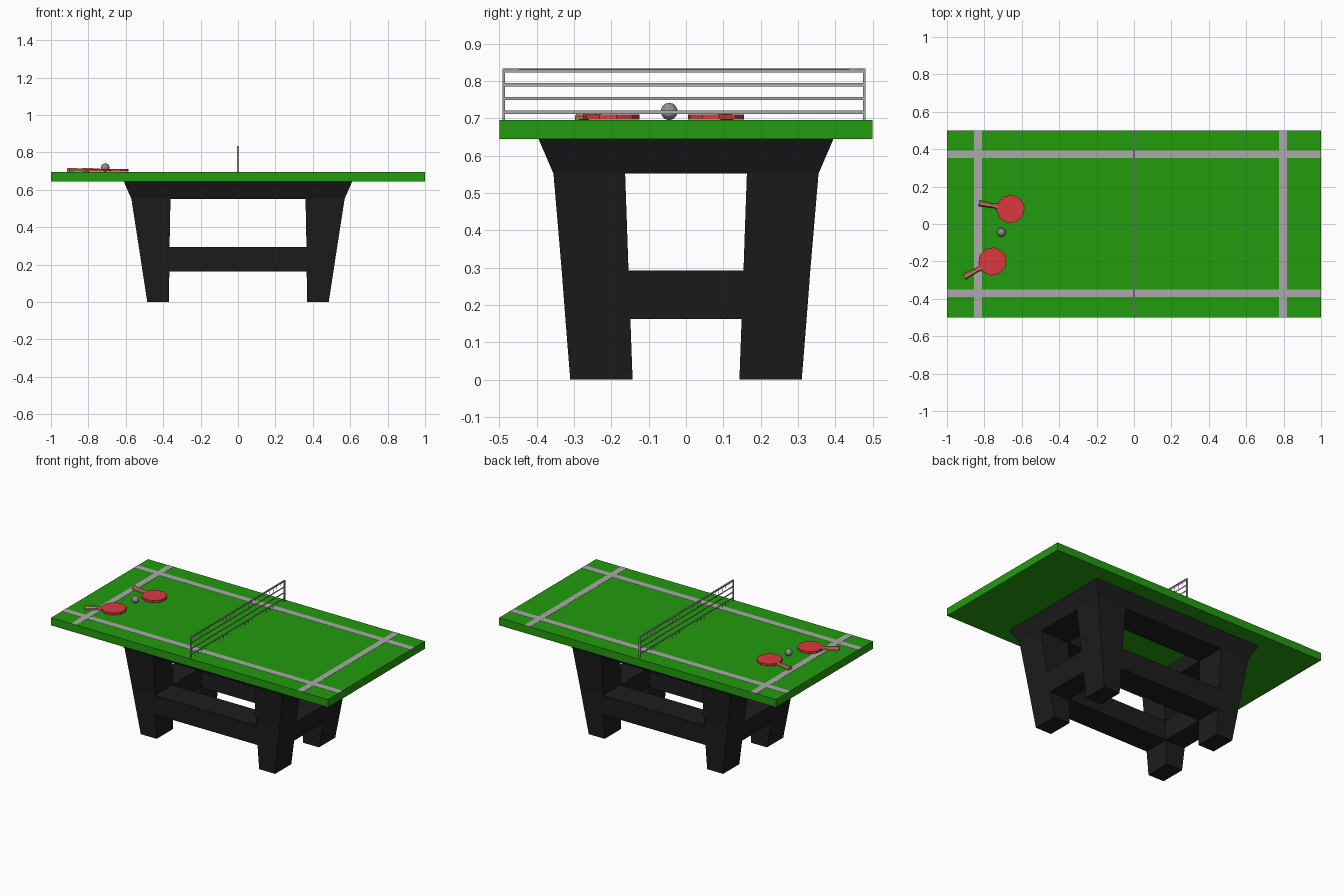
import bpy, bmesh, math
from mathutils import Matrix, Vector

if "Cube" in bpy.data.objects:
    bpy.data.objects.remove(bpy.data.objects["Cube"])


def material(name, rgb):
    m = bpy.data.materials.new(name)
    m.diffuse_color = (*rgb, 1)
    m.use_nodes = True
    m.node_tree.nodes["Principled BSDF"].inputs["Base Color"].default_value = m.diffuse_color
    return m


GREEN = material("table_green", (0.016, 0.33, 0.004))
BLACK = material("base_black", (0.012, 0.012, 0.012))
RED = material("rubber_red", (0.72, 0.04, 0.05))
WOOD = material("handle_wood", (0.55, 0.22, 0.11))
GREY = material("paint_grey", (0.41, 0.4, 0.41))
DARK = material("ball_grey", (0.3, 0.3, 0.3))
TOP = 0.695


def finish(name, bm, mat=None):
    bmesh.ops.recalc_face_normals(bm, faces=bm.faces)
    me = bpy.data.meshes.new(name)
    bm.to_mesh(me)
    bm.free()
    ob = bpy.data.objects.new(name, me)
    bpy.context.collection.objects.link(ob)
    if mat:
        me.materials.append(mat)
    return ob


def box(name, size, loc, mat=None):
    bm = bmesh.new()
    bmesh.ops.create_cube(bm, size=1, matrix=Matrix.Translation(loc) @ Matrix.Diagonal((*size, 1)))
    return finish(name, bm, mat)


# Table top and painted lines
box("table_top", (2, 1, 0.05), (0, 0, TOP - 0.025), GREEN)
for side, x in (("left", -0.835), ("right", 0.797)):
    box("end_line_" + side, (0.042, 1, 0.002), (x, 0, TOP + 0.0002), GREY)
for side, y in (("front", -0.37), ("back", 0.373)):
    box("side_line_" + side, (2, 0.042, 0.002), (0, y, TOP), GREY)

# Base: stacked 3x3 cells; corners are legs, full rings are rails
# level: z, outer x, inner x, outer y, inner y
levels = [(0, 0.485, 0.37, 0.31, 0.143),
          (0.162, 0.51, 0.367, 0.323, 0.149),
          (0.293, 0.53, 0.366, 0.333, 0.154),
          (0.552, 0.57, 0.361, 0.355, 0.163),
          (0.647, 0.612, 0.361, 0.396, 0.163)]


def solid(i, j, k):
    if not (0 <= i < 3 and 0 <= j < 3 and 0 <= k < 4):
        return False
    return (i != 1 and j != 1) or (k in (1, 3) and (i, j) != (1, 1))


bm = bmesh.new()
points = {}


def corner(i, j, k):
    if (i, j, k) not in points:
        z, ox, ix, oy, iy = levels[k]
        points[i, j, k] = bm.verts.new(((-ox, -ix, ix, ox)[i], (-oy, -iy, iy, oy)[j], z))
    return points[i, j, k]


for cell in [(i, j, k) for i in range(3) for j in range(3) for k in range(4) if solid(i, j, k)]:
    for axis in range(3):
        for step in (0, 1):
            near = list(cell)
            near[axis] += 2 * step - 1
            if solid(*near):
                continue
            quad = []
            for a, b in ((0, 0), (1, 0), (1, 1), (0, 1)):
                p = list(cell)
                p[axis] += step
                p[(axis + 1) % 3] += a
                p[(axis + 2) % 3] += b
                quad.append(corner(*p))
            bm.faces.new(quad)
finish("table_base", bm, BLACK)

# Net: grid of cells with square holes and a narrow rim, given thickness
bm = bmesh.new()
cols, rows, pitch, half_bar = 26, 4, 0.0369, 0.0065


def ticks(start, count):
    inner = [start + n * pitch for n in range(count + 1)]
    return [inner[0] - half_bar] + inner + [inner[-1] + half_bar]


ys, zs = ticks(-0.005 - cols * pitch / 2, cols), ticks(0.827 - rows * pitch, rows)
grid = [[bm.verts.new((0, y, z)) for z in zs] for y in ys]
cells = []
for c in range(cols + 2):
    for r in range(rows + 2):
        f = bm.faces.new((grid[c][r], grid[c + 1][r], grid[c + 1][r + 1], grid[c][r + 1]))
        if 1 <= c <= cols and 1 <= r <= rows:
            cells.append(f)
bmesh.ops.inset_individual(bm, faces=cells, thickness=half_bar)
bmesh.ops.delete(bm, geom=cells, context='FACES')
net = finish("net", bm, GREY)
thick = net.modifiers.new("thickness", 'SOLIDIFY')
thick.thickness = 0.009
thick.offset = 0

# Ball
bm = bmesh.new()
bmesh.ops.create_icosphere(bm, subdivisions=2, radius=0.0235,
                           matrix=Matrix.Translation((-0.71, -0.045, TOP + 0.0235)))
finish("ball", bm, DARK)


# Paddles: round blade with a flared handle pointing along the given angle
def paddle(name, x, y, degrees):
    place = Matrix.Translation((x, y, TOP)) @ Matrix.Rotation(math.radians(degrees), 4, 'Z')
    bm = bmesh.new()
    bmesh.ops.create_cone(bm, cap_ends=True, segments=10, radius1=0.076, radius2=0.076, depth=0.014,
                          matrix=place @ Matrix.Translation((0, 0, 0.0085)))
    finish(name + "_blade", bm, RED)
    bm = bmesh.new()
    # section: distance, half width, bottom, top
    rings = [[bm.verts.new(place @ Vector((d, s * w, z))) for s, z in
              ((-1, lo), (1, lo), (1, (lo + hi) / 2), (0.5, hi), (-0.5, hi), (-1, (lo + hi) / 2))]
             for d, w, lo, hi in ((0.06, 0.02, 0.003, 0.014), (0.09, 0.012, 0.002, 0.019),
                                  (0.172, 0.016, 0.001, 0.022))]
    for a, b in zip(rings, rings[1:]):
        for n in range(6):
            bm.faces.new((a[n], a[(n + 1) % 6], b[(n + 1) % 6], b[n]))
    bm.faces.new(rings[0])
    bm.faces.new(rings[-1])
    finish(name + "_handle", bm, WOOD)


paddle("back_paddle", -0.66, 0.08, 169.5)
paddle("front_paddle", -0.757, -0.2, 209)
